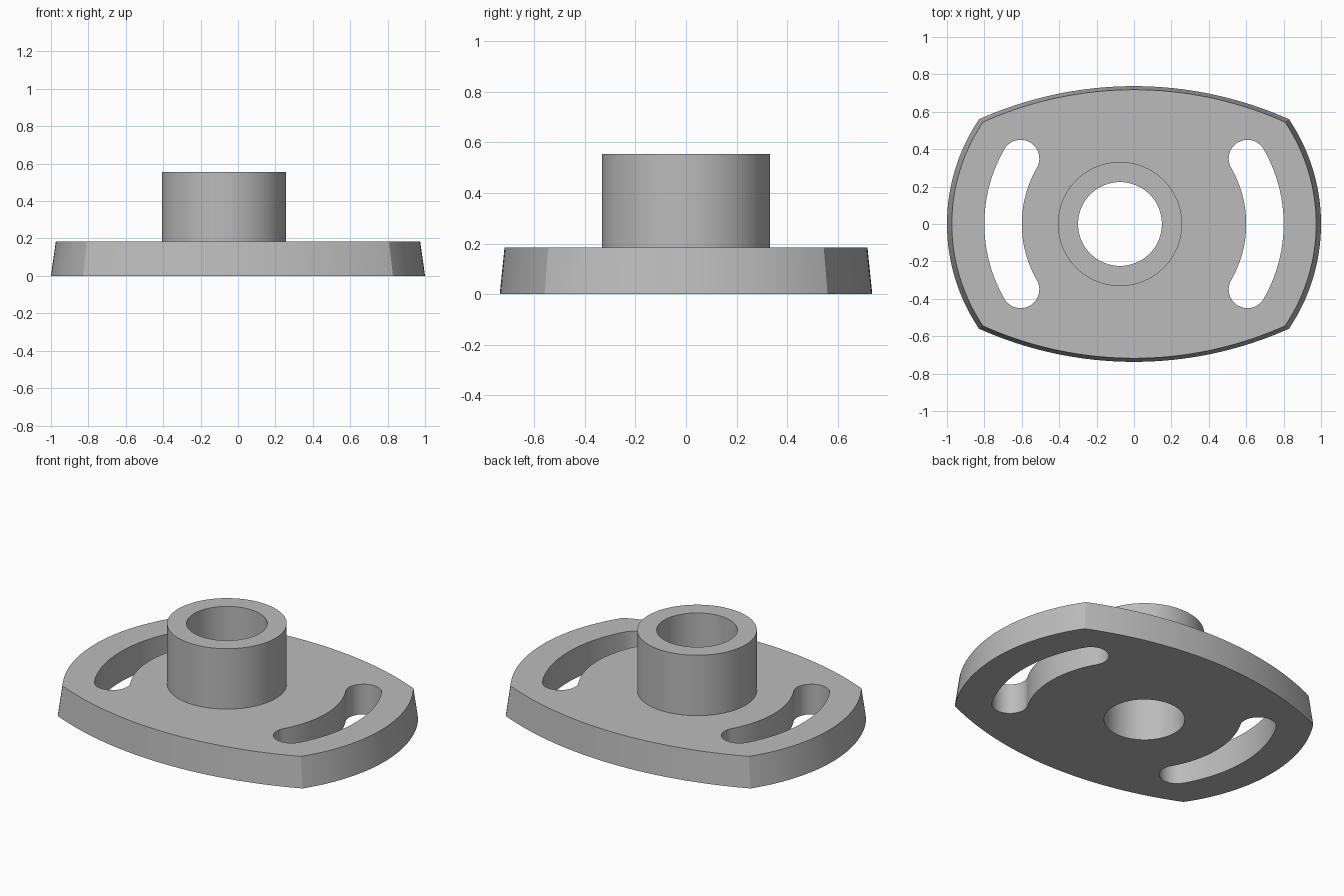
import bpy
import bmesh
from math import asin, cos, pi, radians, sin, sqrt

cube = bpy.data.objects.get("Cube")
if cube:
    bpy.data.objects.remove(cube, do_unlink=True)

grey = bpy.data.materials.new("plain grey")
grey.use_nodes = True
grey.diffuse_color = (0.5, 0.5, 0.5, 1)
grey.node_tree.nodes["Principled BSDF"].inputs["Base Color"].default_value = grey.diffuse_color

PLATE_TOP, HUB_TOP = 0.185, 0.555
HUB_X, HUB_R, BORE_R = -0.075, 0.332, 0.224


def arc(cx, cy, r, start, end, steps):
    """Points along an arc, angles in radians."""
    angles = [start + (end - start) * i / steps for i in range(steps + 1)]
    return [(cx + r * cos(a), cy + r * sin(a)) for a in angles]


def loft(name, rings, closed=False):
    """Skin a stack of (outline, z) rings, either capped or joined end to end."""
    bm = bmesh.new()
    loops = [[bm.verts.new((x, y, z)) for x, y in pts] for pts, z in rings]
    pairs = list(zip(loops, loops[1:]))
    if closed:
        pairs.append((loops[-1], loops[0]))
    else:
        bm.faces.new(loops[0])
        bm.faces.new(loops[-1])
    for low, high in pairs:
        for i in range(len(low)):
            j = (i + 1) % len(low)
            bm.faces.new((low[i], low[j], high[j], high[i]))
    bmesh.ops.recalc_face_normals(bm, faces=bm.faces)
    mesh = bpy.data.meshes.new(name)
    bm.to_mesh(mesh)
    bm.free()
    mesh.materials.append(grey)
    obj = bpy.data.objects.new(name, mesh)
    bpy.context.collection.objects.link(obj)
    return obj


def circle(r):
    return arc(HUB_X, 0, r, 0, 2 * pi, 96)[:-1]


def plate_outline(end_r, side_y, corner_y):
    """Round ends and shallow bowed sides meeting at four corners."""
    corner_x = sqrt(end_r ** 2 - corner_y ** 2)
    sag = side_y - corner_y
    side_r = (corner_x ** 2 + sag ** 2) / (2 * sag)
    a, b = asin(corner_y / end_r), asin(corner_x / side_r)
    half = arc(0, 0, end_r, -a, a, 32)[:-1]
    half += arc(0, side_y - side_r, side_r, pi / 2 - b, pi / 2 + b, 40)[:-1]
    return half + [(-x, -y) for x, y in half]


def slot_outline(side):
    """Curved slot with round ends, concentric with the plate."""
    mid, w, a = 0.7, 0.1, radians(30)
    cx, cy = mid * cos(a), mid * sin(a)
    pts = arc(0, 0, mid + w, -a, a, 28)[:-1]
    pts += arc(cx, cy, w, a, a + pi, 20)[:-1]
    pts += arc(0, 0, mid - w, a, -a, 28)[:-1]
    pts += arc(cx, -cy, w, pi - a, 2 * pi - a, 20)[:-1]
    return [(side * x, side * y) for x, y in pts]


def select_only(obj):
    bpy.ops.object.select_all(action="DESELECT")
    obj.select_set(True)
    bpy.context.view_layer.objects.active = obj


# Tapered base plate
plate = loft("base_plate", [(plate_outline(1.0, 0.737, 0.56), 0),
                            (plate_outline(0.974, 0.718, 0.545), PLATE_TOP)])

# Two curved slots and the central bore, cut through the plate
for outline in (slot_outline(1), slot_outline(-1), circle(BORE_R)):
    cutter = loft("cutter", [(outline, -0.2), (outline, 0.4)])
    cutter.hide_render = True
    cut = plate.modifiers.new("cut", "BOOLEAN")
    cut.operation, cut.solver, cut.object = "DIFFERENCE", "EXACT", cutter
    select_only(plate)
    bpy.ops.object.modifier_apply(modifier=cut.name)
    bpy.data.objects.remove(cutter, do_unlink=True)

# Hollow hub standing on the plate
hub = loft("hub", [(circle(HUB_R), PLATE_TOP), (circle(HUB_R), HUB_TOP),
                   (circle(BORE_R), HUB_TOP), (circle(BORE_R), PLATE_TOP)], closed=True)

for part in (plate, hub):
    select_only(part)
    bpy.ops.object.shade_smooth_by_angle(angle=radians(25))
